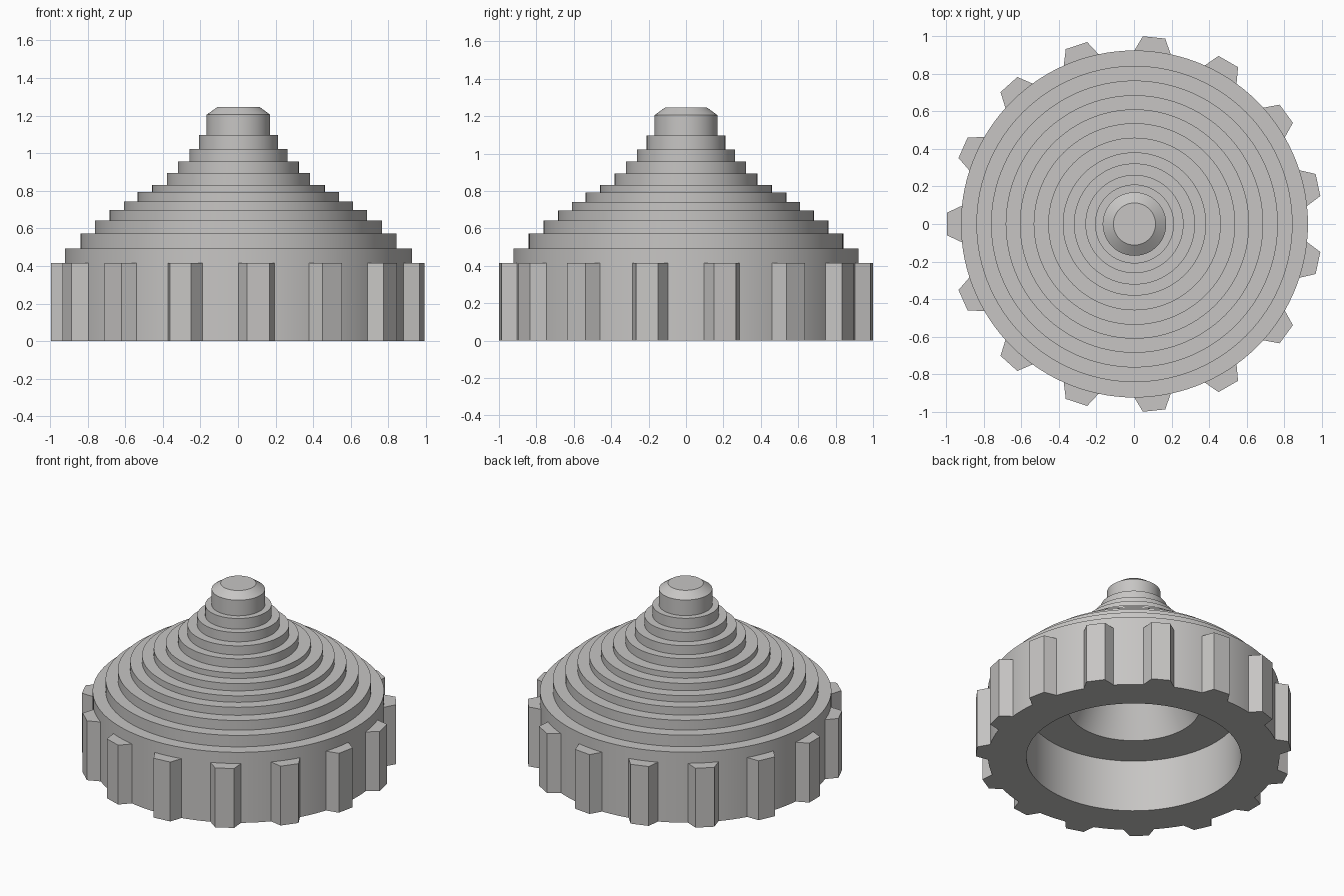
import bpy, bmesh, math
from mathutils import Matrix, Vector

if "Cube" in bpy.data.objects:
    bpy.data.objects.remove(bpy.data.objects["Cube"])

CX = 0.0025          # axis offset, since the odd rib count is not symmetric in x
SEGMENTS = 120
RIBS = 15

grey = bpy.data.materials.new("warm_grey")
grey.diffuse_color = (0.57, 0.56, 0.55, 1)
grey.use_nodes = True
grey.node_tree.nodes["Principled BSDF"].inputs["Base Color"].default_value = grey.diffuse_color


def finish(bm, name):
    bmesh.ops.recalc_face_normals(bm, faces=bm.faces)
    mesh = bpy.data.meshes.new(name)
    bm.to_mesh(mesh)
    bm.free()
    mesh.materials.append(grey)
    obj = bpy.data.objects.new(name, mesh)
    bpy.context.collection.objects.link(obj)
    obj.location.x = CX
    bpy.ops.object.select_all(action='DESELECT')
    obj.select_set(True)
    bpy.context.view_layer.objects.active = obj
    bpy.ops.object.shade_smooth_by_angle(angle=math.radians(20))
    return obj


# Stepped cap: (radius, top height) of each tier, bottom to top
tiers = [(0.923, 0.493), (0.841, 0.573), (0.763, 0.641), (0.685, 0.697),
         (0.610, 0.742), (0.536, 0.793), (0.459, 0.832), (0.381, 0.894),
         (0.322, 0.957), (0.261, 1.022), (0.210, 1.096), (0.169, 1.205)]

# Hollow underside: tapered socket, ledge, then the wide bore
profile = [(0, 1.04), (0.105, 1.04), (0.42, 0.363), (0.68, 0.363), (0.68, 0)]
z = 0
for radius, top in tiers:
    profile += [(radius, z), (radius, top)]
    z = top
profile += [(0.112, 1.246), (0, 1.246)]   # chamfered tip

bm = bmesh.new()
verts = [bm.verts.new((r, 0, h)) for r, h in profile]
edges = [bm.edges.new(pair) for pair in zip(verts, verts[1:])]
bmesh.ops.spin(bm, geom=verts + edges, cent=(0, 0, 0), axis=(0, 0, 1),
               angle=math.tau, steps=SEGMENTS)
bmesh.ops.remove_doubles(bm, verts=bm.verts, dist=1e-4)
finish(bm, "stepped_cap")

# Grip ribs: tapered prisms around the skirt
section = [(0.912, -0.1), (0.998, -0.06), (0.998, 0.06), (0.912, 0.1)]
bm = bmesh.new()
for i in range(RIBS):
    turn = Matrix.Rotation(math.pi + i * math.tau / RIBS, 4, 'Z')
    face = bm.faces.new([bm.verts.new(turn @ Vector((x, y, 0))) for x, y in section])
    top = bmesh.ops.extrude_face_region(bm, geom=[face])["geom"]
    bmesh.ops.translate(bm, vec=(0, 0, 0.415),
                        verts=[v for v in top if isinstance(v, bmesh.types.BMVert)])
finish(bm, "grip_ribs")
